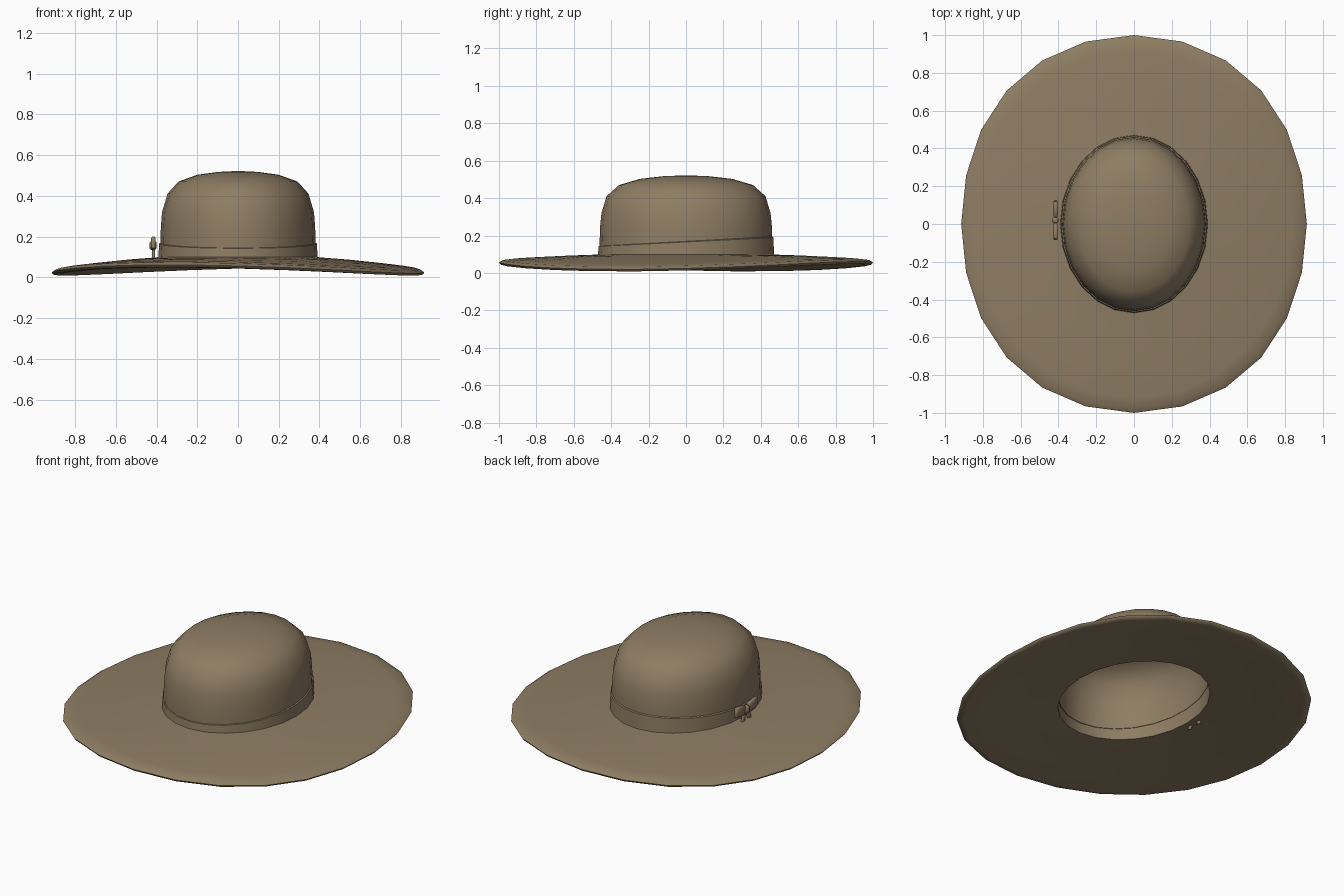
import bpy, bmesh, math
from mathutils import Vector

if "Cube" in bpy.data.objects:
    bpy.data.objects.remove(bpy.data.objects["Cube"])

N = 24  # sides around the hat

felt = bpy.data.materials.new("tan_felt")
felt.diffuse_color = (0.27, 0.205, 0.125, 1)
felt.use_nodes = True
felt.node_tree.nodes["Principled BSDF"].inputs["Base Color"].default_value = felt.diffuse_color


def finish(bm, name, angle=60, recalc=True):
    if recalc:
        bmesh.ops.recalc_face_normals(bm, faces=bm.faces)
    mesh = bpy.data.meshes.new(name)
    bm.to_mesh(mesh)
    bm.free()
    obj = bpy.data.objects.new(name, mesh)
    bpy.context.collection.objects.link(obj)
    mesh.materials.append(felt)
    bpy.ops.object.select_all(action='DESELECT')
    obj.select_set(True)
    bpy.context.view_layer.objects.active = obj
    bpy.ops.object.shade_smooth_by_angle(angle=math.radians(angle))
    return obj


def loft(bm, rings, closed=False):
    """Join rings of points, ordered anticlockwise, with quads."""
    vs = [[bm.verts.new(p) for p in r] for r in rings]
    pairs = list(zip(vs, vs[1:])) + ([(vs[-1], vs[0])] if closed else [])
    for a, b in pairs:
        for i in range(N):
            j = (i + 1) % N
            bm.faces.new((a[i], a[j], b[j], b[i]))
    return vs


angles = [2 * math.pi * i / N for i in range(N)]


# Brim: wide oval, drooping at the sides and slightly twisted
def brim_point(a, t, dz):
    c, s = math.cos(a), math.sin(a)
    inner = Vector((0.382 * c, 0.462 * s))
    outer = Vector((c * (0.915 + 0.075 * s * s), s))
    p = inner.lerp(outer, t)
    rim = 0.04 - 0.016 * math.cos(2 * a) + 0.014 * math.sin(2 * a)
    z = 0.088 + (rim - 0.088) * t ** 1.35
    return (p.x, p.y, z + dz)


section = [(0, 0.012), (0.06, 0.010), (0.3, 0.011), (0.6, 0.012), (0.85, 0.013),
           (0.96, 0.011), (1, 0.0), (0.985, -0.012), (0.93, -0.016),
           (0.6, -0.010), (0.3, -0.009), (0.06, -0.009), (0, -0.006)]
bm = bmesh.new()
loft(bm, [[brim_point(a, t, dz) for a in angles] for t, dz in section], closed=True)
finish(bm, "brim")

# Crown: open shell, rounded shoulders and a gently domed top
crown = [(0.382, 0.460, 0.085), (0.381, 0.462, 0.15), (0.379, 0.460, 0.24),
         (0.373, 0.452, 0.32), (0.346, 0.425, 0.41), (0.292, 0.358, 0.47),
         (0.20, 0.245, 0.503), (0.10, 0.122, 0.517)]
bm = bmesh.new()
rings = loft(bm, [[(rx * math.cos(a), ry * math.sin(a), z) for a in angles]
                  for rx, ry, z in crown])
tip = bm.verts.new((0, 0, 0.522))
for i in range(N):
    bm.faces.new((rings[-1][i], rings[-1][(i + 1) % N], tip))
finish(bm, "crown", recalc=False)


# Hat band: low in front, higher at the back
def band_ring(grow, lift):
    return [((0.382 + grow) * math.cos(a), (0.462 + grow) * math.sin(a),
             0.093 + lift * (0.077 + 0.025 * math.sin(a))) for a in angles]


bm = bmesh.new()
loft(bm, [band_ring(0.009, 0), band_ring(0.007, 0.5), band_ring(0.005, 0.94),
          band_ring(-0.003, 1)])
finish(bm, "hat_band", 40, recalc=False)


# Bow on the left side
def block(name, loc, size, tilt=0):
    bm = bmesh.new()
    bmesh.ops.create_cube(bm, size=1)
    bmesh.ops.scale(bm, vec=size, verts=bm.verts)
    bmesh.ops.bevel(bm, geom=bm.edges[:], offset=min(size) * 0.25, segments=1,
                    affect='EDGES')
    obj = finish(bm, name, 50)
    obj.location = loc
    obj.rotation_euler.x = tilt


block("bow_knot", (-0.417, 0.02, 0.157), (0.034, 0.034, 0.045))
for side, label in ((-1, "front"), (1, "back")):
    block("bow_loop_" + label, (-0.415, 0.02 + side * 0.06, 0.165),
          (0.022, 0.084, 0.058), side * 0.15)
    block("bow_tail_" + label, (-0.415, 0.02 + side * 0.028, 0.105),
          (0.014, 0.026, 0.092), side * 0.3)
